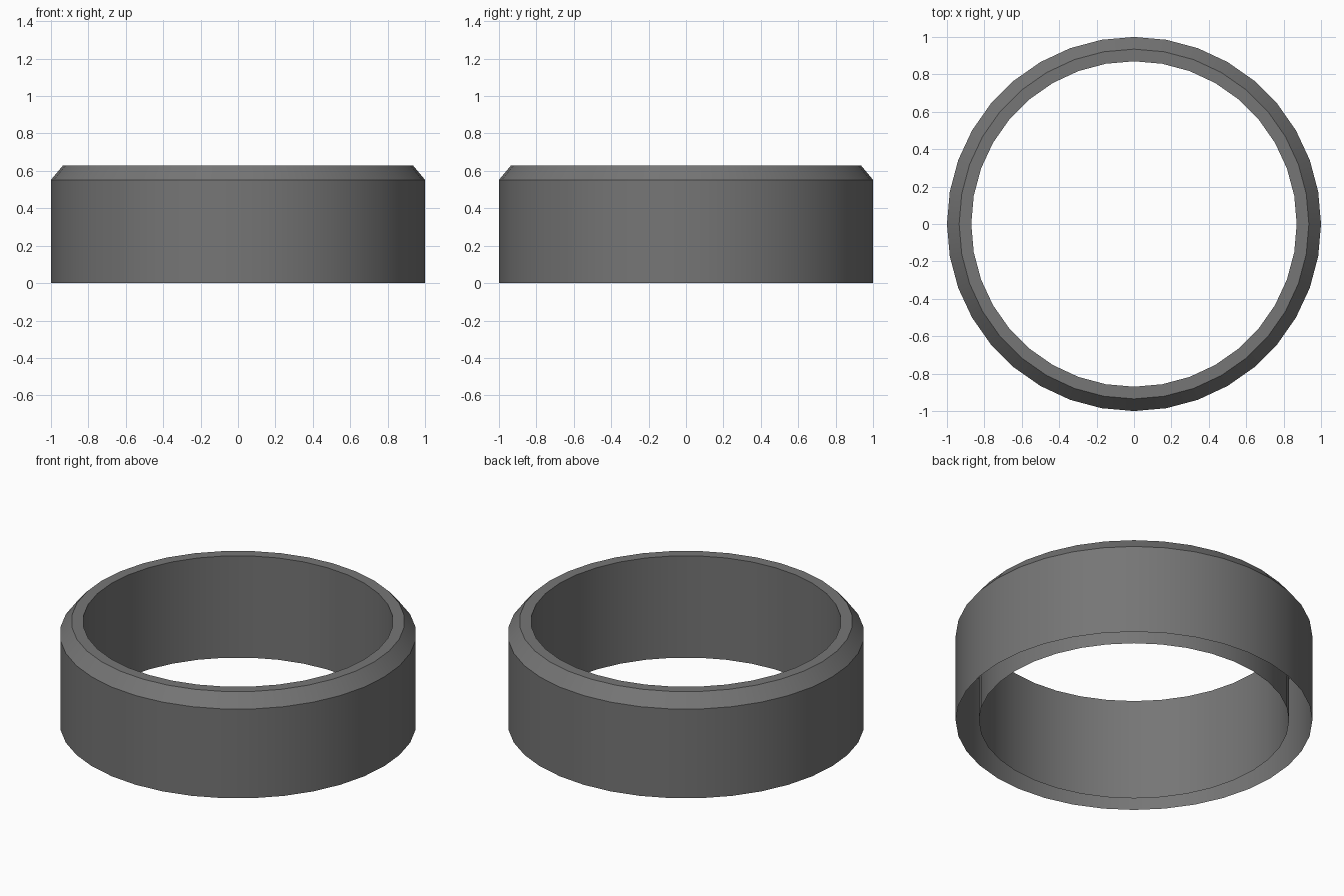
import bpy
import bmesh
import math

if "Cube" in bpy.data.objects:
    bpy.data.objects.remove(bpy.data.objects["Cube"])

SIDES = 36

# Half cross-section (radius, z): inner wall, flat rim, chamfer, outer wall; open underneath
profile = [(0.87, 0.0), (0.87, 0.63), (0.935, 0.63), (1.0, 0.552), (1.0, 0.0)]

bm = bmesh.new()
rings = []
for r, z in profile:
    ring = []
    for i in range(SIDES):
        a = 2 * math.pi * i / SIDES
        ring.append(bm.verts.new((r * math.cos(a), r * math.sin(a), z)))
    rings.append(ring)

# Skin between neighbouring rings, normals facing outwards
for lo, hi in zip(rings, rings[1:]):
    for i in range(SIDES):
        j = (i + 1) % SIDES
        bm.faces.new((lo[i], hi[i], hi[j], lo[j]))

mesh = bpy.data.meshes.new("ring_band")
bm.to_mesh(mesh)
bm.free()
band = bpy.data.objects.new("ring_band", mesh)
bpy.context.collection.objects.link(band)

# Dark grey finish
dark = bpy.data.materials.new("dark_grey")
dark.diffuse_color = (0.18, 0.18, 0.18, 1.0)
dark.use_nodes = True
dark.node_tree.nodes["Principled BSDF"].inputs["Base Color"].default_value = dark.diffuse_color
mesh.materials.append(dark)

# Smooth walls, crisp rim and chamfer
bpy.context.view_layer.objects.active = band
band.select_set(True)
bpy.ops.object.shade_smooth_by_angle(angle=math.radians(30))
